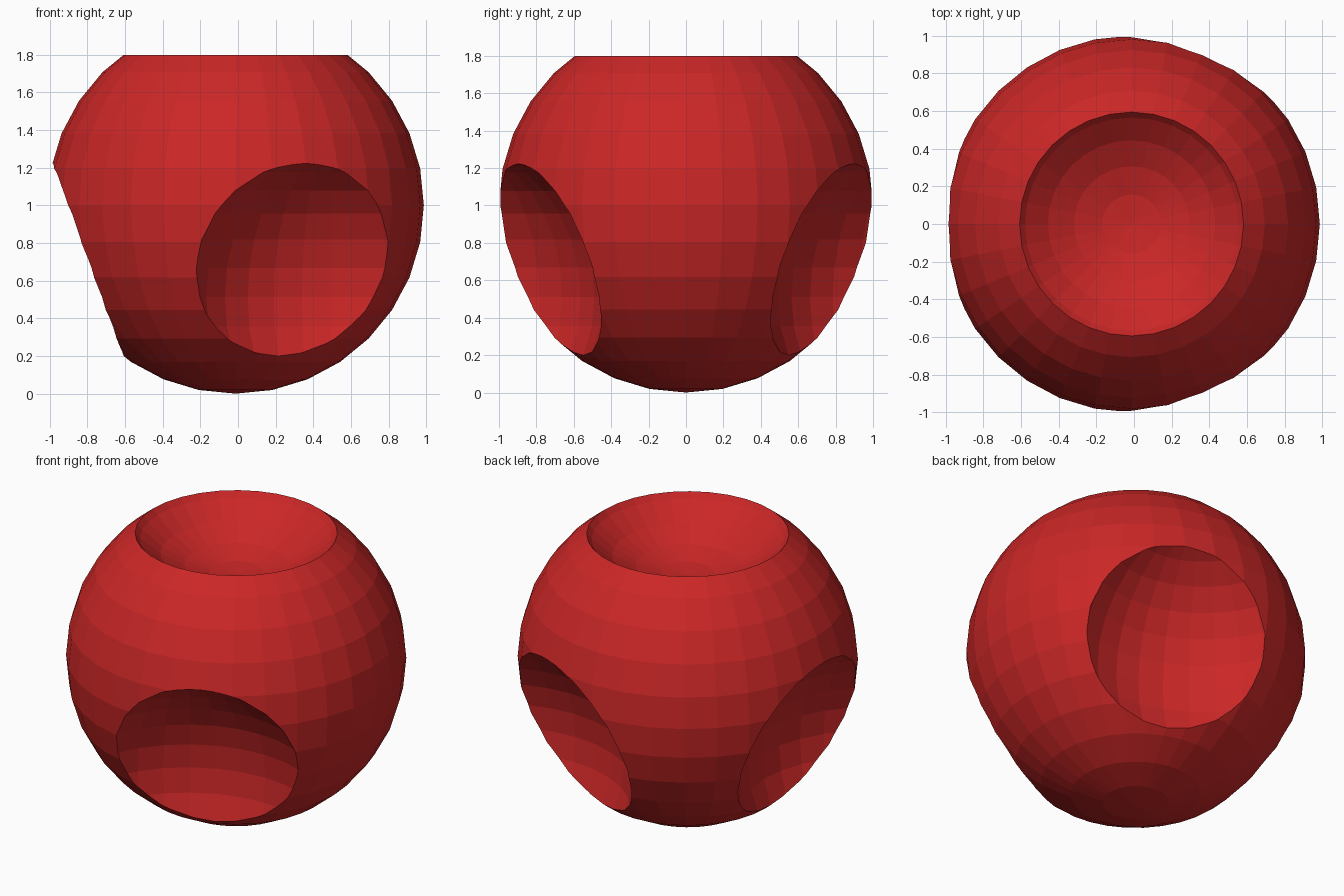
import bpy
from math import cos, sin, radians

if "Cube" in bpy.data.objects:
    bpy.data.objects.remove(bpy.data.objects["Cube"])

CENTRE = (-0.013, 0, 1.0)


def ball(name, radius, offset=(0, 0, 0)):
    """Faceted UV sphere placed relative to the body centre."""
    loc = [c + o for c, o in zip(CENTRE, offset)]
    bpy.ops.mesh.primitive_uv_sphere_add(segments=32, ring_count=16, radius=radius, location=loc)
    obj = bpy.context.object
    obj.name = name
    return obj


red = bpy.data.materials.new("red")
red.diffuse_color = (0.6, 0.02, 0.02, 1)
red.use_nodes = True
red.node_tree.nodes["Principled BSDF"].inputs["Base Color"].default_value = red.diffuse_color

# Main ball
body = ball("dimpled_ball", 1.0)
body.data.materials.append(red)

# Scoops: one on top, three around the lower half (left, front, back)
offsets = [(0, 0, 1.33)]
for angle in (180, -67.5, 67.5):
    a = radians(angle)
    offsets.append((1.33 * cos(a), 1.33 * sin(a), -0.488))

cutters = []
for i, offset in enumerate(offsets):
    cutter = ball(f"scoop_cutter_{i}", 0.8, offset)
    cutter.data.materials.append(red)
    cutter.hide_render = True
    cutters.append(cutter)
    mod = body.modifiers.new(f"scoop_{i}", 'BOOLEAN')
    mod.operation = 'DIFFERENCE'
    mod.solver = 'EXACT'
    mod.object = cutter

# Apply the cuts, then drop the cutters
bpy.ops.object.select_all(action='DESELECT')
bpy.context.view_layer.objects.active = body
body.select_set(True)
for mod in list(body.modifiers):
    bpy.ops.object.modifier_apply(modifier=mod.name)
for cutter in cutters:
    bpy.data.objects.remove(cutter)
